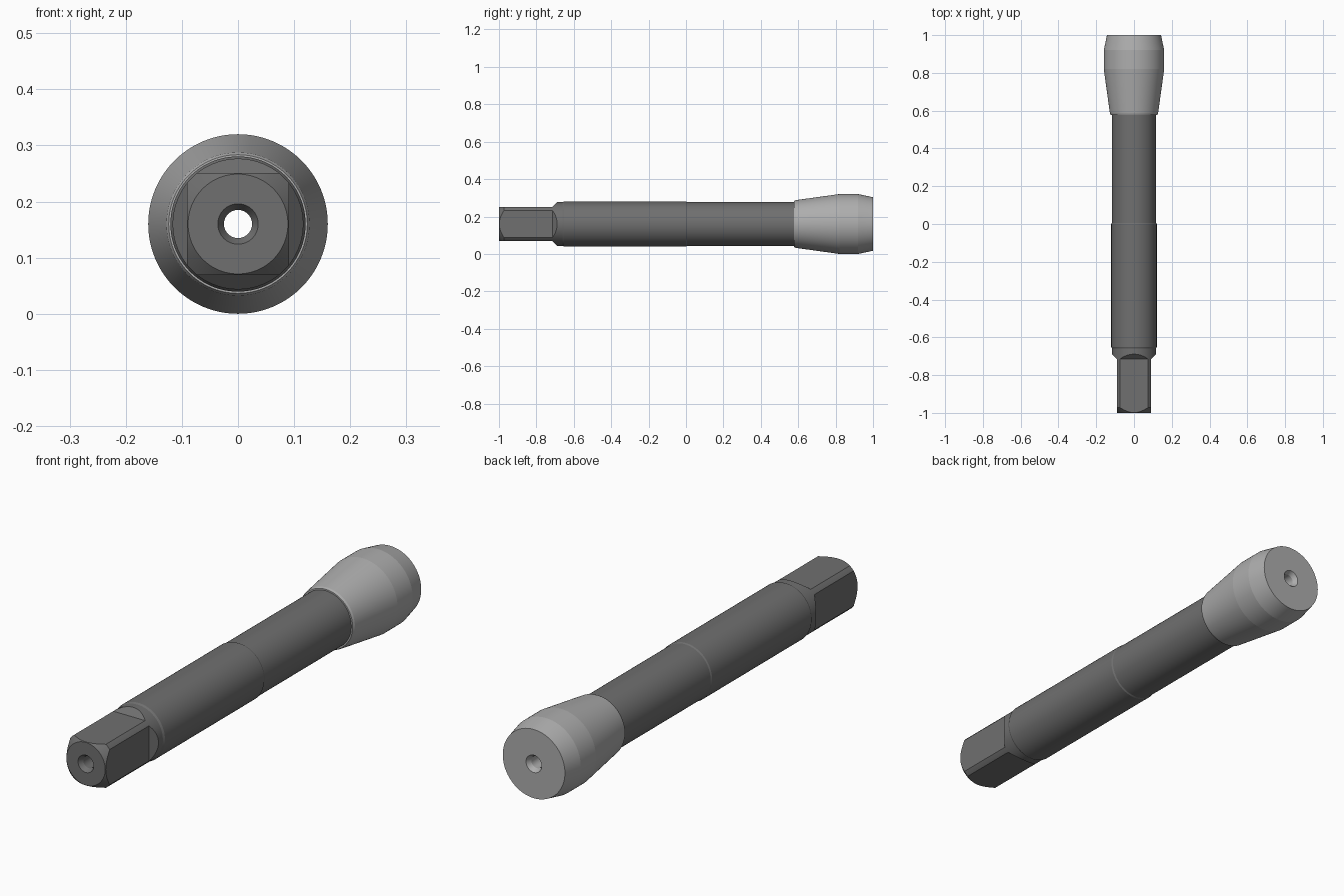
import bpy, bmesh, math
from mathutils import Matrix, Vector

if "Cube" in bpy.data.objects:
    bpy.data.objects.remove(bpy.data.objects["Cube"])

AXIS_Z = 0.16
SEGMENTS = 96


def grey(name, v):
    mat = bpy.data.materials.new(name)
    mat.diffuse_color = (v, v, v, 1)
    mat.use_nodes = True
    mat.node_tree.nodes["Principled BSDF"].inputs["Base Color"].default_value = mat.diffuse_color
    return mat


def make_object(name, bm, mat=None):
    bmesh.ops.recalc_face_normals(bm, faces=bm.faces)
    mesh = bpy.data.meshes.new(name)
    bm.to_mesh(mesh)
    bm.free()
    obj = bpy.data.objects.new(name, mesh)
    bpy.context.collection.objects.link(obj)
    if mat:
        mesh.materials.append(mat)
    return obj


def lathe(name, profile, mat):
    """Spin a closed (y, radius) profile about the tool axis."""
    bm = bmesh.new()
    rings = []
    for i in range(SEGMENTS):
        a = 2 * math.pi * i / SEGMENTS
        rings.append([bm.verts.new((r * math.cos(a), y, AXIS_Z + r * math.sin(a)))
                      for y, r in profile])
    n = len(profile)
    for i in range(SEGMENTS):
        a, b = rings[i], rings[(i + 1) % SEGMENTS]
        for j in range(n):
            k = (j + 1) % n
            bm.faces.new((a[j], a[k], b[k], b[j]))
    return make_object(name, bm, mat)


def activate(obj):
    bpy.ops.object.select_all(action='DESELECT')
    obj.select_set(True)
    bpy.context.view_layer.objects.active = obj


dark = grey("dark_steel", 0.16)
light = grey("light_steel", 0.42)

# Shank and stepped body with a countersunk bore
body = lathe("shank_body", [
    (-0.981, 0.025), (-1.0, 0.036), (-1.0, 0.089), (-0.9725, 0.1165),
    (-0.66, 0.1165), (-0.652, 0.1205), (0.0, 0.1205), (0.006, 0.1175),
    (0.577, 0.1175), (0.577, 0.025)], dark)

# Flared head with the rear countersink
head = lathe("flared_head", [
    (0.577, 0.025), (0.577, 0.1235), (0.586, 0.1275), (0.82, 0.16),
    (0.92, 0.16), (1.0, 0.143), (1.0, 0.036), (0.981, 0.025)], light)

# Four milled flats with sloped run-outs form the square drive
for i in range(4):
    bm = bmesh.new()
    pts = [(-1.1, 0.0905), (-0.715, 0.0905), (-0.605, 0.2005), (-1.1, 0.2005)]
    face = bm.faces.new([bm.verts.new((-0.15, y, r)) for y, r in pts])
    ext = bmesh.ops.extrude_face_region(bm, geom=[face])
    moved = [v for v in ext["geom"] if isinstance(v, bmesh.types.BMVert)]
    bmesh.ops.translate(bm, verts=moved, vec=Vector((0.3, 0, 0)))
    turn = Matrix.Translation((0, 0, AXIS_Z)) @ Matrix.Rotation(i * math.pi / 2, 4, 'Y')
    bm.transform(turn)
    cutter = make_object("flat_cutter", bm)
    cutter.hide_render = True
    mod = body.modifiers.new("flat", 'BOOLEAN')
    mod.operation = 'DIFFERENCE'
    mod.solver = 'EXACT'
    mod.object = cutter
    activate(body)
    bpy.ops.object.modifier_apply(modifier=mod.name)
    bpy.data.objects.remove(cutter)

# Smooth round surfaces, keep bands and flats crisp
for obj in (body, head):
    activate(obj)
    bpy.ops.object.shade_smooth_by_angle(angle=math.radians(5))
